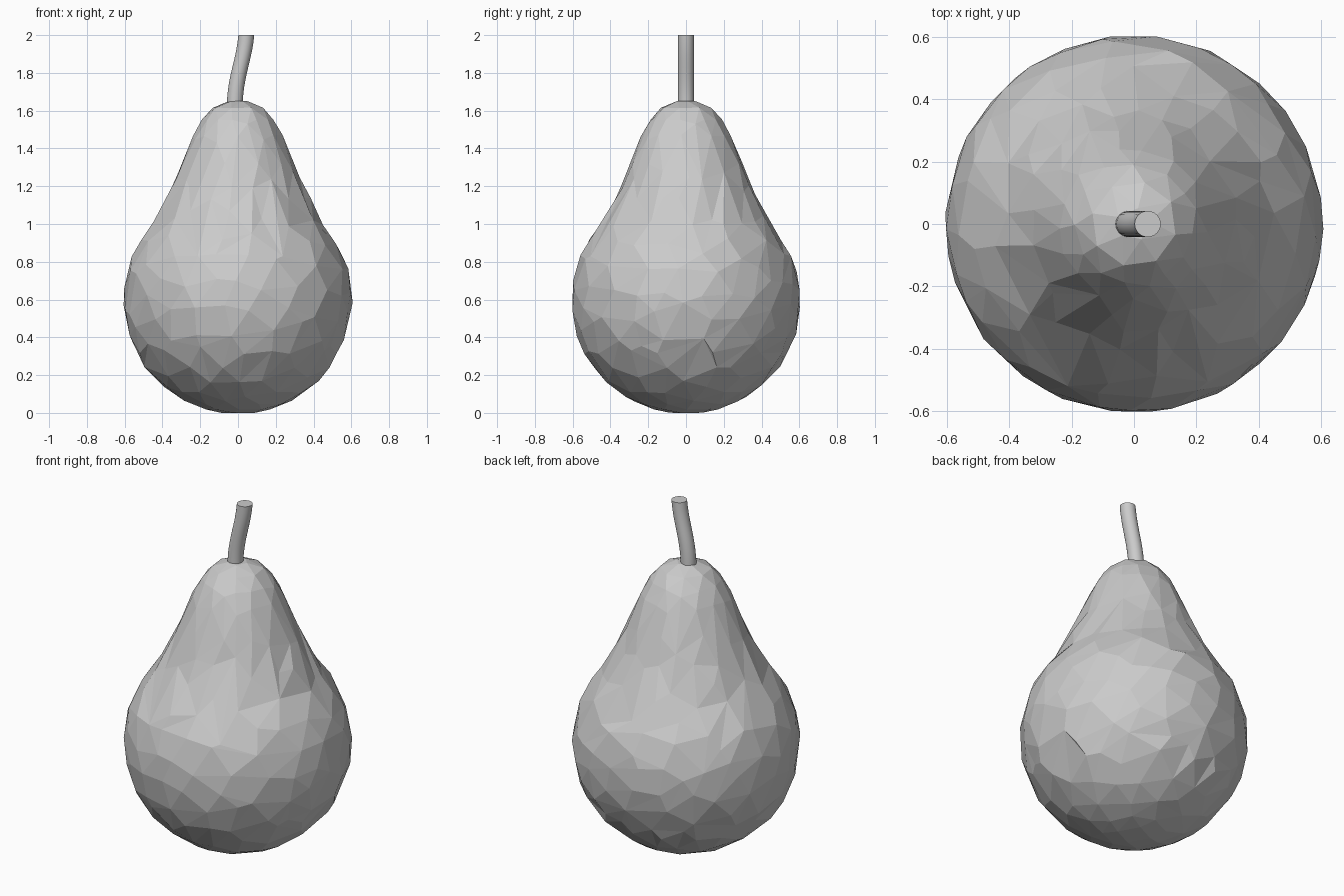
import bpy, bmesh, math, random
from mathutils import Vector
from mathutils.geometry import interpolate_bezier

random.seed(4)
cube = bpy.data.objects.get("Cube")
if cube:
    bpy.data.objects.remove(cube)

grey = bpy.data.materials.new("plain grey")
grey.use_nodes = True
colour = (0.6, 0.6, 0.6, 1)
grey.diffuse_color = colour
grey.node_tree.nodes["Principled BSDF"].inputs["Base Color"].default_value = colour


def loft(name, rings):
    """Skin a list of point rings and close both ends."""
    bm = bmesh.new()
    loops = [[bm.verts.new(p) for p in ring] for ring in rings]
    for low, high in zip(loops, loops[1:]):
        n = len(low)
        for i in range(n):
            j = (i + 1) % n
            bm.faces.new((low[i], low[j], high[j], high[i]))
    bm.faces.new(loops[0][::-1])
    bm.faces.new(loops[-1])
    mesh = bpy.data.meshes.new(name)
    bm.to_mesh(mesh)
    bm.free()
    mesh.materials.append(grey)
    obj = bpy.data.objects.new(name, mesh)
    bpy.context.collection.objects.link(obj)
    return obj


def ring(x, z, radius, count, turn=0.0, wobble=0.0):
    points = []
    for i in range(count):
        a = math.tau * (i + turn + random.uniform(-wobble, wobble)) / count
        lift = random.uniform(-wobble, wobble) * 0.1
        points.append(Vector((x + radius * math.cos(a), radius * math.sin(a), z + lift)))
    return points


# Fruit body: round belly, then a tapering neck
R = 0.605
belly = [(R * math.sin(math.radians(t)), 0.6 - R * math.cos(math.radians(t)))
         for t in range(8, 116, 8)]
neck = [(0.52, 0.9), (0.445, 1.01), (0.395, 1.1), (0.345, 1.2), (0.305, 1.3),
        (0.265, 1.4), (0.235, 1.47), (0.19, 1.55), (0.135, 1.615), (0.05, 1.65)]
rings = [ring(0, z, r, 36, k * 0.5, 0.2 if 0.2 < z < 1.4 else 0)
         for k, (r, z) in enumerate(belly + neck)]
body = loft("fruit_body", rings)

# Reduce to irregular flat facets
facets = body.modifiers.new("facets", "DECIMATE")
facets.ratio = 0.31

# Stem: a round rod with a gentle bend and level ends
path = interpolate_bezier(Vector((-0.018, 0, 1.6)), Vector((-0.018, 0, 1.78)),
                          Vector((0.03, 0, 1.85)), Vector((0.044, 0, 2.0)), 12)
stem = loft("stem", [ring(p.x, p.z, 0.042, 24) for p in path])
bpy.context.view_layer.objects.active = stem
stem.select_set(True)
body.select_set(False)
bpy.ops.object.shade_smooth_by_angle(angle=math.radians(40))
